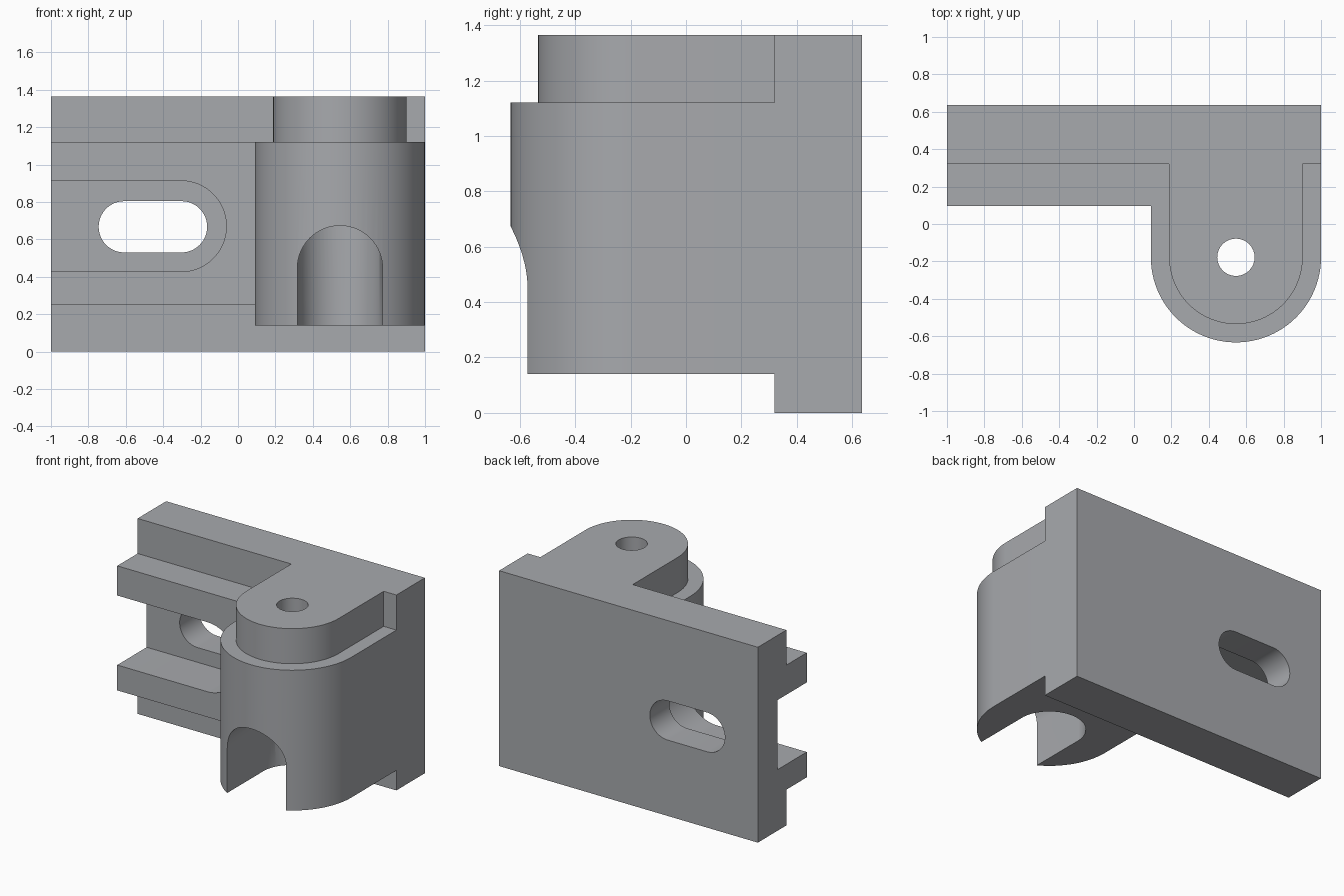
import bpy, bmesh, math

cube = bpy.data.objects.get("Cube")
if cube:
    bpy.data.objects.remove(cube, do_unlink=True)

grey = bpy.data.materials.new("plain grey")
grey.use_nodes = True
colour = (0.39, 0.40, 0.42, 1)
grey.diffuse_color = colour
grey.node_tree.nodes["Principled BSDF"].inputs["Base Color"].default_value = colour


def arc(cx, cy, r, start, end, steps=32):
    """Points on a circular arc, angles in degrees."""
    angles = [math.radians(start + (end - start) * i / steps) for i in range(steps + 1)]
    return [(cx + r * math.cos(a), cy + r * math.sin(a)) for a in angles]


def prism(name, outline, lo, hi, axis="z"):
    """Extrude an (x, y) outline along z, or an (x, z) outline along y."""
    place = (lambda p, h: (p[0], p[1], h)) if axis == "z" else (lambda p, h: (p[0], h, p[1]))
    bm = bmesh.new()
    base = bm.faces.new([bm.verts.new(place(p, lo)) for p in outline])
    ext = bmesh.ops.extrude_face_region(bm, geom=[base])
    verts = [v for v in ext["geom"] if isinstance(v, bmesh.types.BMVert)]
    bmesh.ops.translate(bm, verts=verts, vec=place((0, 0), hi - lo))
    bmesh.ops.recalc_face_normals(bm, faces=bm.faces)
    mesh = bpy.data.meshes.new(name)
    bm.to_mesh(mesh)
    bm.free()
    mesh.materials.append(grey)
    obj = bpy.data.objects.new(name, mesh)
    bpy.context.collection.objects.link(obj)
    return obj


def rect(x0, x1, y0, y1):
    return [(x0, y0), (x1, y0), (x1, y1), (x0, y1)]


def combine(target, tool, operation):
    """Apply a boolean and remove the tool object."""
    mod = target.modifiers.new(operation.lower(), "BOOLEAN")
    mod.operation, mod.solver, mod.object = operation, "EXACT", tool
    bpy.context.view_layer.objects.active = target
    bpy.ops.object.modifier_apply(modifier=mod.name)
    bpy.data.objects.remove(tool, do_unlink=True)


BX, BY = 0.545, -0.178        # boss axis
TOP, LEDGE, FOOT = 1.365, 1.12, 0.14


def tongue(name, r, back, lo, hi):
    """Block with a half-round front, centred on the boss axis."""
    outline = arc(BX, BY, r, 180, 360, 48) + [(BX + r, back), (BX - r, back)]
    return prism(name, outline, lo, hi)


# Back plate, rail and stepped boss
bracket = prism("mounting_bracket", rect(-1, 1, 0.32, 0.635), 0, TOP)
combine(bracket, prism("rail", rect(-1, 0.3, 0.095, 0.4), 0.25, LEDGE), "UNION")
combine(bracket, tongue("lower_boss", 0.455, 0.4, FOOT, LEDGE), "UNION")
combine(bracket, tongue("upper_boss", 0.357, 0.4, 1.0, TOP), "UNION")

# Channel in the rail, open at the side
channel = arc(-0.305, 0.67, 0.243, -90, 90) + [(-1.2, 0.913), (-1.2, 0.427)]
combine(bracket, prism("channel", channel, -0.2, 0.42, "y"), "DIFFERENCE")

# Long hole through the plate
long_hole = arc(-0.302, 0.667, 0.137, -90, 90) + arc(-0.608, 0.667, 0.137, 90, 270)
combine(bracket, prism("long_hole", long_hole, 0.2, 0.8, "y"), "DIFFERENCE")

# Arched pocket in the boss, rounded at its inner end
arch = arc(BX, 0.445, 0.228, 0, 180) + [(BX - 0.228, -0.1), (BX + 0.228, -0.1)]
pocket = prism("pocket", arch, -0.8, 0.2, "y")
inner = arc(BX, BY, 0.229, 0, 180) + [(BX - 0.229, -0.9), (BX + 0.229, -0.9)]
combine(pocket, prism("pocket_end", inner, -0.2, 0.9), "INTERSECT")
combine(bracket, pocket, "DIFFERENCE")

# Vertical screw hole
bore = arc(BX, BY, 0.1, 0, 360)[:-1]
combine(bracket, prism("bore", bore, 0.3, 1.6), "DIFFERENCE")

bpy.ops.object.select_all(action="DESELECT")
bracket.select_set(True)
bpy.context.view_layer.objects.active = bracket
bpy.ops.object.shade_smooth_by_angle(angle=math.radians(30))
